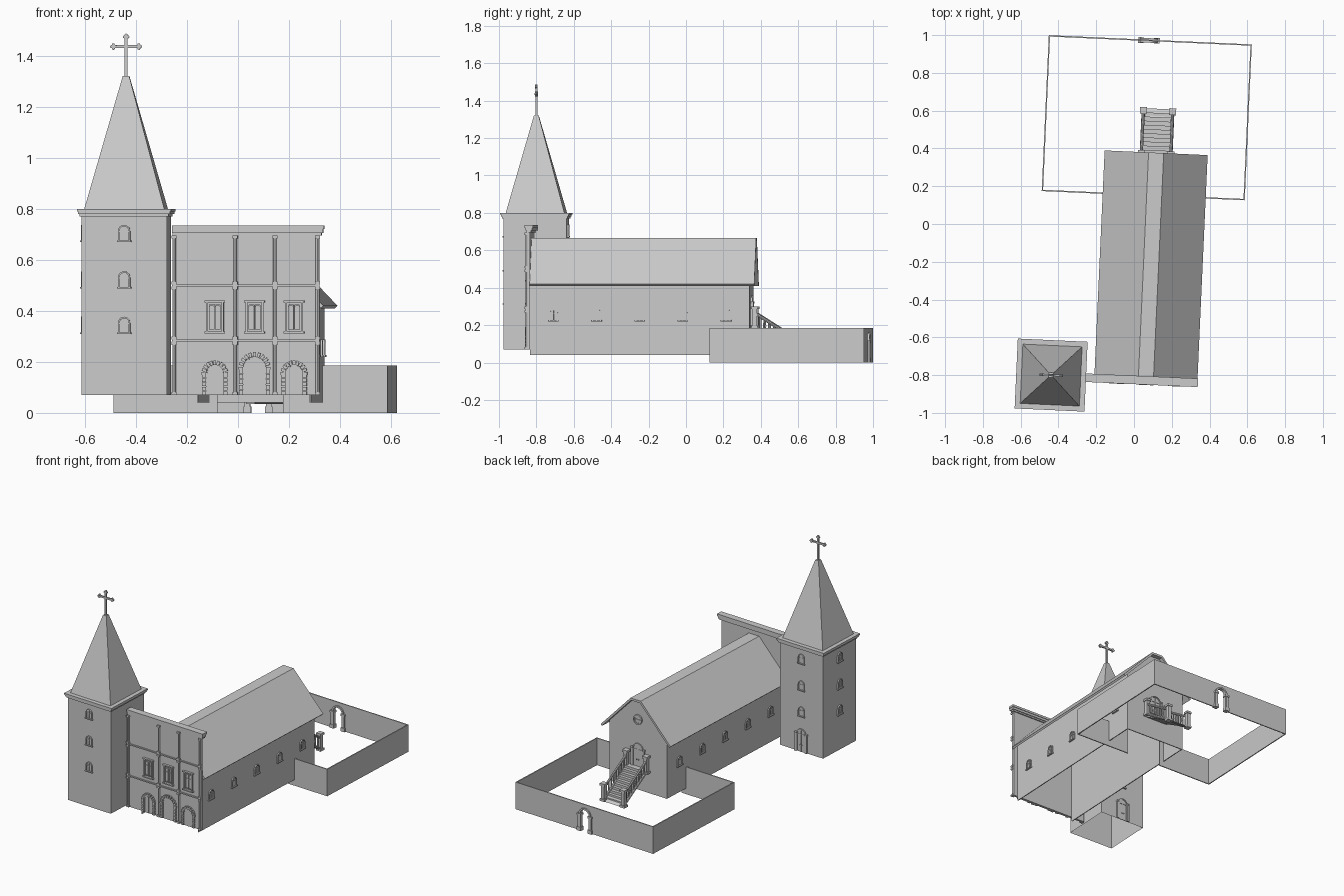
import bpy, bmesh, math
from mathutils import Matrix, Vector

if "Cube" in bpy.data.objects:
    bpy.data.objects.remove(bpy.data.objects["Cube"])

stone = bpy.data.materials.new("grey_stone")
stone.use_nodes = True
GREY = (0.6, 0.6, 0.6, 1)
stone.diffuse_color = GREY
stone.node_tree.nodes["Principled BSDF"].inputs["Base Color"].default_value = GREY

# The whole church is turned slightly on its plot
TURN = Matrix.Rotation(math.radians(-2.6), 4, 'Z')


def finish(name, bm):
    bmesh.ops.recalc_face_normals(bm, faces=bm.faces)
    bm.transform(TURN)
    mesh = bpy.data.meshes.new(name)
    bm.to_mesh(mesh)
    bm.free()
    mesh.materials.append(stone)
    ob = bpy.data.objects.new(name, mesh)
    bpy.context.collection.objects.link(ob)
    bpy.ops.object.select_all(action='DESELECT')
    ob.select_set(True)
    bpy.context.view_layer.objects.active = ob
    bpy.ops.object.shade_smooth_by_angle(angle=math.radians(30))


def box(bm, x0, x1, y0, y1, z0, z1, M=Matrix()):
    S = Matrix.Diagonal((x1 - x0, y1 - y0, z1 - z0, 1))
    T = Matrix.Translation(((x0 + x1) / 2, (y0 + y1) / 2, (z0 + z1) / 2))
    return bmesh.ops.create_cube(bm, size=1, matrix=M @ T @ S)["verts"]


def block(bm, x, y, half, z0, z1):
    return box(bm, x - half, x + half, y - half, y + half, z0, z1)


def rod(bm, a, b, r, seg=8, r2=None):
    a, b = Vector(a), Vector(b)
    R = (b - a).to_track_quat('Z', 'Y').to_matrix().to_4x4()
    bmesh.ops.create_cone(bm, cap_ends=True, segments=seg, radius1=r, radius2=r if r2 is None else r2,
                          depth=(b - a).length, matrix=Matrix.Translation((a + b) / 2) @ R)


def prism(bm, pts, y0, y1, M=Matrix()):
    """Outline in x-z, extruded from y0 to y1."""
    f = [bm.verts.new(M @ Vector((x, y0, z))) for x, z in pts]
    b = [bm.verts.new(M @ Vector((x, y1, z))) for x, z in pts]
    bm.faces.new(f)
    bm.faces.new(b[::-1])
    for i in range(len(pts)):
        j = (i + 1) % len(pts)
        bm.faces.new((f[j], f[i], b[i], b[j]))


def arch(w, h, n=12, x=0, z=0):
    arc = [(x - w * math.cos(math.pi * i / n), z + h - w + w * math.sin(math.pi * i / n)) for i in range(n + 1)]
    return [(x - w, z)] + arc + [(x + w, z)]


def arch_frame(bm, w, h, t, y0, y1, M=Matrix()):
    prism(bm, arch(w + t, h + t) + arch(w, h)[::-1], y0, y1, M)


def place(x, y, z, deg=0):
    """Frame on a wall: 0 faces the front, 90 faces +x."""
    return Matrix.Translation((x, y, z)) @ Matrix.Rotation(math.radians(deg), 4, 'Z')


def small_window(bm, M):
    prism(bm, arch(0.018, 0.056), -0.002, 0, M)
    arch_frame(bm, 0.018, 0.056, 0.006, -0.008, 0, M)
    box(bm, -0.002, 0.002, -0.005, 0, 0, 0.054, M)
    box(bm, -0.018, 0.018, -0.005, 0, 0.034, 0.038, M)
    box(bm, -0.028, 0.028, -0.011, 0, -0.006, 0.001, M)


def arched_door(bm, w, h, M):
    prism(bm, arch(w, h), -0.003, 0, M)
    arch_frame(bm, w, h, 0.007, -0.008, 0, M)
    box(bm, -0.002, 0.002, -0.006, 0, 0, h, M)
    box(bm, -w, w, -0.006, 0, h - w - 0.003, h - w + 0.002, M)
    for s in (-1, 1):
        box(bm, s * (w + 0.012) - 0.006, s * (w + 0.012) + 0.006, -0.012, 0, 0, h - w, M)
        box(bm, s * (w + 0.012) - 0.008, s * (w + 0.012) + 0.008, -0.014, 0, h - w, h - w + 0.01, M)
        box(bm, s * 0.007 - 0.002, s * 0.007 + 0.002, -0.01, 0, 0.045, 0.05, M)


def stone_portal(bm, w, h, M):
    prism(bm, arch(w, h), -0.003, 0, M)
    arch_frame(bm, w - 0.004, h - 0.004, 0.004, -0.006, 0, M)
    box(bm, -0.001, 0.001, -0.005, 0, 0, h, M)
    spring, step = h - w, (h - w) / 5
    for i in range(5):
        for s in (-1, 1):
            c = s * (w + 0.008)
            box(bm, c - 0.008, c + 0.008, -0.012, 0, i * step + 0.001, (i + 1) * step - 0.002, M)
    for i in range(11):
        a = math.pi * i / 10
        R = M @ Matrix.Translation((0, 0, spring)) @ Matrix.Rotation(a, 4, 'Y')
        box(bm, -w - 0.018, -w, -0.012, 0, -0.0055, 0.0055, R)


# Tower: open-bottomed shaft, cornice, spire and cross
TX, TY = -0.402, -0.819
bm = bmesh.new()
shaft = block(bm, TX, TY, 0.168, 0.07, 0.785)
low = min((f for f in {f for v in shaft for f in v.link_faces}), key=lambda f: f.calc_center_median().z)
bmesh.ops.delete(bm, geom=[low], context='FACES_ONLY')
finish("tower_shaft", bm)

bm = bmesh.new()
for half, z0, z1 in ((0.175, 0.77, 0.78), (0.181, 0.78, 0.79), (0.185, 0.79, 0.8)):
    block(bm, TX, TY, half, z0, z1)
finish("tower_cornice", bm)

bm = bmesh.new()
spire = Matrix.Translation((TX, TY, 1.06)) @ Matrix.Rotation(math.pi / 4, 4, 'Z')
bmesh.ops.create_cone(bm, cap_ends=True, segments=4, radius1=0.222, radius2=0.018, depth=0.52, matrix=spire)
finish("tower_spire", bm)

bm = bmesh.new()
box(bm, TX - 0.006, TX + 0.006, TY - 0.005, TY + 0.005, 1.31, 1.475)
box(bm, TX - 0.052, TX + 0.052, TY - 0.005, TY + 0.005, 1.43, 1.442)
for dx, dz in ((-0.05, 0), (0.05, 0), (0, 0.038)):
    for ox, oz in ((-1, 0), (1, 0), (0, 1), (0, -1)):
        c = Vector((TX + dx + ox * 0.007, TY, 1.436 + dz + oz * 0.007))
        rod(bm, c - Vector((0, 0.006, 0)), c + Vector((0, 0.006, 0)), 0.006)
finish("spire_cross", bm)

bm = bmesh.new()
for z in (0.315, 0.493, 0.675):
    for deg in (0, 180, 270):
        small_window(bm, place(TX, TY, z) @ Matrix.Rotation(math.radians(deg), 4, 'Z') @ Matrix.Translation((0, -0.168, 0)))
finish("tower_windows", bm)
bm = bmesh.new()
arched_door(bm, 0.03, 0.15, place(TX, TY + 0.168, 0.07, 180))
finish("tower_door", bm)

# Nave: walls without a floor, back gable and roof with a flattened ridge
NX, HW, BACK, FRONT = 0.1, 0.224, 0.355, -0.82
bm = bmesh.new()
for s in (-1, 1):
    edge = NX + s * HW
    box(bm, min(edge, edge - s * 0.006), max(edge, edge - s * 0.006), FRONT, BACK, 0.04, 0.455)
gable = [(NX - HW, 0.04), (NX + HW, 0.04), (NX + HW, 0.455), (NX + 0.035, 0.648), (NX - 0.035, 0.648), (NX - HW, 0.455)]
prism(bm, gable, BACK - 0.006, BACK)
finish("nave_walls", bm)

bm = bmesh.new()
half = [(0.273, 0.42), (0.04, 0.665)]
under = [(0.035, 0.65), (0.263, 0.41)]
outer = half + [(-x, z) for x, z in half[::-1]]
inner = [(-x, z) for x, z in under[::-1]] + under
prism(bm, [(NX + x, z) for x, z in outer + inner], FRONT, 0.382)
finish("nave_roof", bm)

bm = bmesh.new()
for i in range(5):
    y = -0.695 + i * 0.231
    small_window(bm, place(NX + HW, y, 0.225, 90))
    small_window(bm, place(NX - HW, y, 0.225, 270))
finish("nave_windows", bm)

bm = bmesh.new()
arched_door(bm, 0.035, 0.15, place(NX, BACK, 0.2, 180))
finish("back_door", bm)
bm = bmesh.new()
rod(bm, (NX, BACK, 0.52), (NX, BACK + 0.004, 0.52), 0.026, 24)
for i in range(16):
    R = place(NX, BACK, 0.52, 180) @ Matrix.Rotation(i * math.pi / 8, 4, 'Y')
    box(bm, 0.024, 0.033, -0.01, 0, -0.0065, 0.0065, R)
box(bm, NX - 0.002, NX + 0.002, BACK, BACK + 0.007, 0.495, 0.545)
box(bm, NX - 0.025, NX + 0.025, BACK, BACK + 0.007, 0.518, 0.522)
finish("round_window", bm)

# Facade: tall screen wall with columns, bands, cornice
FY = -0.835
bm = bmesh.new()
box(bm, -0.22, 0.355, FY, FRONT, 0.07, 0.7)
finish("facade_wall", bm)
bm = bmesh.new()
for d, z0, z1 in ((0.004, 0.695, 0.705), (0.01, 0.705, 0.72), (0.014, 0.72, 0.735)):
    box(bm, -0.22, 0.362 + d, FY - d + 0.002, FRONT + d + 0.004, z0, z1)
for z in (0.283, 0.5):
    box(bm, -0.22, 0.358, FY - 0.008, FY, z - 0.004, z + 0.004)
finish("facade_cornice_and_bands", bm)
bm = bmesh.new()
for x in (-0.213, 0.027, 0.183, 0.35):
    for z0, z1 in ((0.07, 0.279), (0.287, 0.496), (0.504, 0.695)):
        rod(bm, (x, FY - 0.002, z0), (x, FY - 0.002, z1), 0.007, 12)
        for z in (z0, z1 - 0.012):
            block(bm, x, FY - 0.002, 0.01, z, z + 0.012)
finish("facade_columns", bm)

bm = bmesh.new()
for x in (-0.053, 0.103, 0.258):
    M = place(x, FY, 0.315)
    for s in (-1, 1):
        box(bm, s * 0.031 - 0.004, s * 0.031 + 0.004, -0.01, 0, 0, 0.12, M)
        L = M @ Matrix.Translation((s * 0.012, 0, 0.012))
        box(bm, -0.009, 0.009, -0.003, 0, 0, 0.09, L)
        for e in (-1, 1):
            box(bm, e * 0.009 - 0.002, e * 0.009 + 0.002, -0.007, 0, 0, 0.095, L)
        for z in (0, 0.065, 0.093):
            box(bm, -0.01, 0.01, -0.007, 0, z, z + 0.004, L)
    box(bm, -0.04, 0.04, -0.014, 0, -0.004, 0.004, M)
    box(bm, -0.04, 0.04, -0.014, 0, 0.118, 0.126, M)
finish("facade_windows", bm)
bm = bmesh.new()
for x, w, h in ((-0.053, 0.034, 0.118), (0.103, 0.045, 0.15), (0.258, 0.034, 0.118)):
    stone_portal(bm, w, h, place(x, FY, 0.07))
finish("facade_portals", bm)

# Back staircase with posts, rails and balusters
TOP, END, N = 0.2, 0.615, 10
rise, run = (TOP - 0.04) / N, (END - BACK - 0.04) / N
profile = [(BACK, TOP - 0.02), (BACK, TOP)]
for i in range(N):
    y, z = BACK + 0.04 + i * run, TOP - i * rise
    profile += [(y, z), (y, z - rise)]
profile += [(END, 0.035)]
bm = bmesh.new()
prism(bm, profile[::-1], -0.075, 0.075, place(NX, 0, 0, 90))
finish("stairs", bm)
bm = bmesh.new()
for s in (-1, 1):
    x = NX + s * 0.078
    for y, z in ((BACK + 0.02, TOP - 0.02), (END - 0.012, 0.035)):
        block(bm, x, y, 0.013, z, z + 0.11)
        block(bm, x, y, 0.018, z, z + 0.015)
        block(bm, x, y, 0.018, z + 0.105, z + 0.12)
    a, b = Vector((x, BACK + 0.02, TOP + 0.065)), Vector((x, END - 0.012, 0.12))
    rod(bm, a, b, 0.008)
    drop = Vector((0, 0, 0.075))
    rod(bm, a - drop, b - drop, 0.009)
    for i in range(1, 9):
        p = a.lerp(b, i / 9)
        rod(bm, p - drop, p - drop / 2, 0.003, 6, 0.005)
        rod(bm, p - drop / 2, p, 0.005, 6, 0.003)
finish("stair_railing", bm)

# Yard wall with an arched gate in the back
X0, X1, Y0, Y1, WH, GX = -0.496, 0.58, 0.152, 0.978, 0.185, 0.035
bm = bmesh.new()
for x in (X0, X1 - 0.007):
    box(bm, x, x + 0.007, Y0, Y1, 0, WH)
box(bm, X0, -0.087, Y0, Y0 + 0.007, 0, WH)
box(bm, 0.17, X1, Y0, Y0 + 0.007, 0, WH)
prism(bm, [(X0, 0)] + arch(0.035, 0.15, x=GX) + [(X1, 0), (X1, WH), (X0, WH)], Y1 - 0.007, Y1)
finish("yard_wall", bm)
bm = bmesh.new()
M = place(GX, Y1 - 0.0035, 0)
arch_frame(bm, 0.035, 0.15, 0.012, -0.012, 0.012, M)
for s in (-1, 1):
    for half, z0, z1 in ((0.011, 0.02, 0.11), (0.015, 0, 0.025), (0.015, 0.105, 0.118)):
        block(bm, GX + s * 0.042, Y1 - 0.0035, half, z0, z1)
finish("yard_gate", bm)
